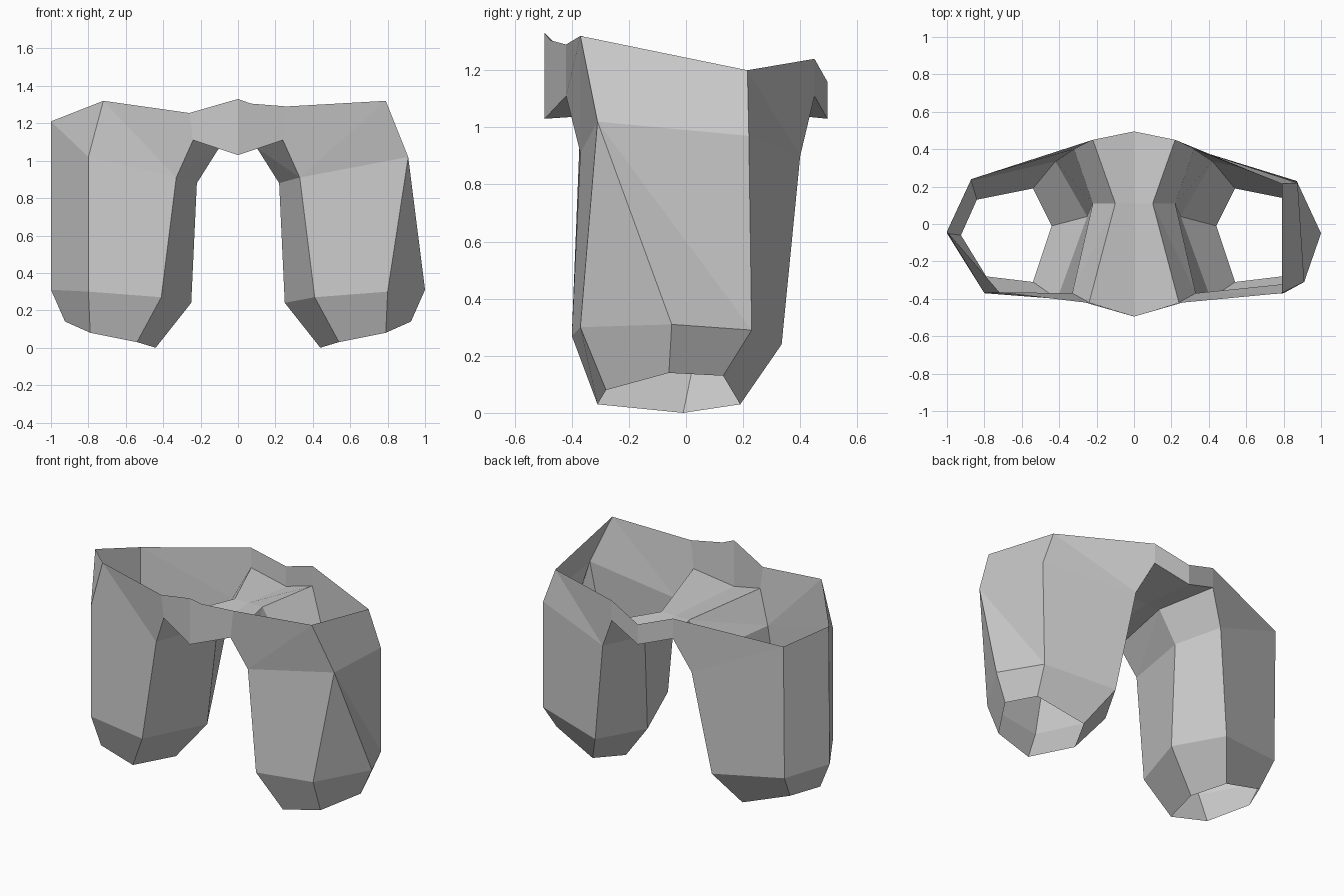
import bpy, bmesh

if "Cube" in bpy.data.objects:
    bpy.data.objects.remove(bpy.data.objects["Cube"])

bm = bmesh.new()
P = {}


def point(name, x, y, z):
    P[name] = bm.verts.new((x, y, z))


def face(names, side=""):
    # Names in lower case belong to one side, names in upper case are central
    bm.faces.new([P[n if n.isupper() else n + side] for n in names.split()])


RING = ["in", "front", "fs", "out", "bs", "back"]

# Cuff and knee rings, mirrored for both legs
CUFF = [(.44, -.01, 0), (.54, -.31, .03), (.79, -.28, .08),
        (.925, -.06, .14), (.84, .13, .13), (.54, .19, .03)]
KNEE = [(.25, .04, .24), (.41, -.40, .27), (.80, -.37, .30),
        (1, -.05, .31), (.87, .23, .29), (.42, .335, .24)]

# Thigh and crotch points, mirrored
THIGH = {"t_in": (.22, .11, .88), "t_front": (.33, -.37, .91),
         "t_back": (.32, .40, .90), "g_mid": (.10, .11, 1.07),
         "g_front": (.24, -.42, 1.11), "g_back": (.22, .45, 1.11),
         "w_back": (.22, .45, 1.24)}

for side, s in (("R", 1), ("L", -1)):
    for prefix, ring in (("c_", CUFF), ("k_", KNEE)):
        for n, (x, y, z) in zip(RING, ring):
            point(prefix + n + side, s * x, y, z)
    for n, (x, y, z) in THIGH.items():
        point(n + side, s * x, y, z)

# Slightly uneven outer hips and waistband
point("t_fsR", .91, -.31, 1.02)
point("t_bsR", .875, .22, .97)
point("w_fsR", .79, -.37, 1.32)
point("w_bsR", .79, .215, 1.20)
point("w_frontR", .26, -.42, 1.29)
point("t_fsL", -.80, -.37, 1.02)
point("w_fsL", -.72, -.365, 1.32)
point("w_outL", -1, -.04, 1.21)
point("w_bsL", -.87, .24, 1.15)
point("w_frontL", -.26, -.42, 1.255)

# Centre line
point("FTOP", 0, -.495, 1.33)
point("FBIT", .07, -.475, 1.305)
point("FLOW", 0, -.495, 1.03)
point("MID", 0, .11, 1.07)
point("BLOW", 0, .495, 1.03)
point("BTOP", 0, .495, 1.16)

for side in "RL":
    # Tapered cuff
    for a, b in zip(RING, RING[1:] + RING[:1]):
        face(f"c_{a} c_{b} k_{b} k_{a}", side)
    # Inner and front of the leg
    face("k_in k_front t_front t_in", side)
    face("k_back k_in t_in t_back", side)
    face("k_front k_fs t_fs t_front", side)
    # Front hip
    face("g_front t_front w_fs w_front", side)
    face("t_front t_fs w_fs", side)
    # Crotch and gusset
    face("g_front g_mid t_front", side)
    face("g_mid t_in t_front", side)
    face("g_mid g_back t_back t_in", side)
    face("FLOW MID g_mid g_front", side)
    face("MID BLOW g_back g_mid", side)
    # Back centre panel
    face("BLOW BTOP w_back g_back", side)

# Front centre panel
face("FLOW g_front w_front FTOP", "L")
face("FLOW g_front w_front FBIT FTOP", "R")

# Right outer side
face("k_fs k_out t_fs", "R")
face("k_out k_bs t_fs", "R")
face("k_bs t_bs t_fs", "R")
face("t_fs t_bs w_bs w_fs", "R")
face("k_bs k_back t_back t_bs", "R")
face("t_bs t_back w_bs", "R")
face("t_back g_back w_back w_bs", "R")

# Left outer side
face("k_fs k_out w_out t_fs", "L")
face("t_fs w_out w_fs", "L")
face("k_out k_bs w_bs w_out", "L")
face("k_bs k_back t_back w_bs", "L")
face("t_back g_back w_back w_bs", "L")

# Outward normals
bmesh.ops.recalc_face_normals(bm, faces=bm.faces[:])
bm.normal_update()
outer = max(bm.faces, key=lambda f: f.calc_center_median().x)
if outer.normal.x < 0:
    bmesh.ops.reverse_faces(bm, faces=bm.faces[:])

mesh = bpy.data.meshes.new("shorts")
bm.to_mesh(mesh)
bm.free()
bpy.context.collection.objects.link(bpy.data.objects.new("shorts", mesh))
